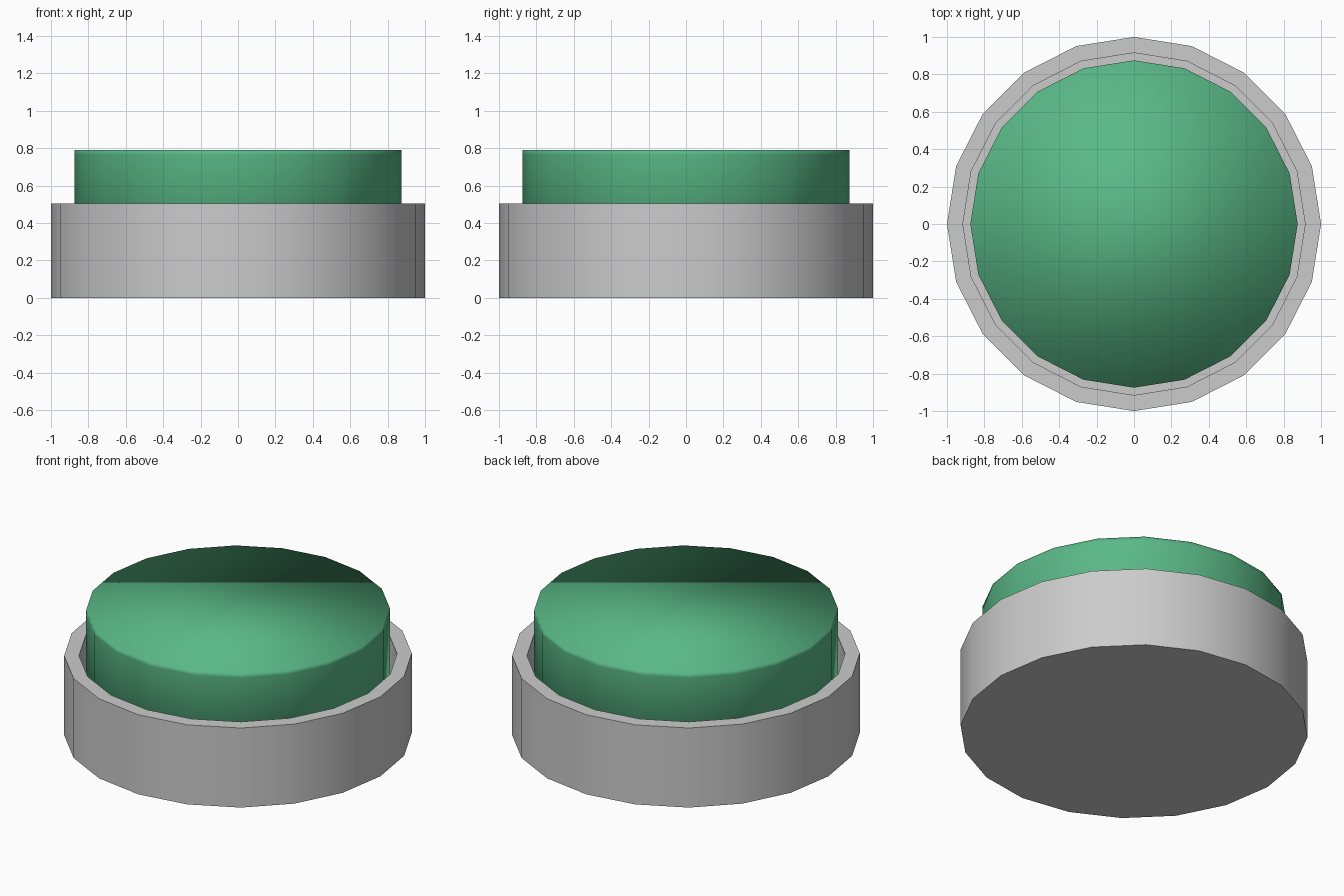
import bpy, bmesh
from math import cos, sin, tau, radians

if "Cube" in bpy.data.objects:
    bpy.data.objects.remove(bpy.data.objects["Cube"])

SIDES = 20


def lathe(name, profile, angle):
    """Turn (radius, height) points around z and cap both ends."""
    bm = bmesh.new()
    rings = [[bm.verts.new((r * cos(tau * i / SIDES), r * sin(tau * i / SIDES), z))
              for i in range(SIDES)] for r, z in profile]
    for a, b in zip(rings, rings[1:]):
        for i in range(SIDES):
            j = (i + 1) % SIDES
            bm.faces.new((a[i], a[j], b[j], b[i]))
    bm.faces.new(rings[0][::-1])
    bm.faces.new(rings[-1])
    bmesh.ops.recalc_face_normals(bm, faces=bm.faces[:])
    mesh = bpy.data.meshes.new(name)
    bm.to_mesh(mesh)
    bm.free()
    obj = bpy.data.objects.new(name, mesh)
    bpy.context.collection.objects.link(obj)
    bpy.ops.object.select_all(action='DESELECT')
    obj.select_set(True)
    bpy.context.view_layer.objects.active = obj
    bpy.ops.object.shade_smooth_by_angle(angle=radians(angle))
    return obj


# Grey cup with a recessed floor and crisp rim
lathe("button_housing",
      [(1, 0), (1, 0.505), (0.915, 0.505), (0.915, 0.09)], 30)

# Green push cap, softly shaded over its top edge
cap = lathe("button_cap",
            [(0.875, 0.06), (0.875, 0.765), (0.875, 0.79)], 100)
green = bpy.data.materials.new("green")
green.diffuse_color = (0.10, 0.48, 0.24, 1)
green.use_nodes = True
green.node_tree.nodes["Principled BSDF"].inputs["Base Color"].default_value = green.diffuse_color
cap.data.materials.append(green)
